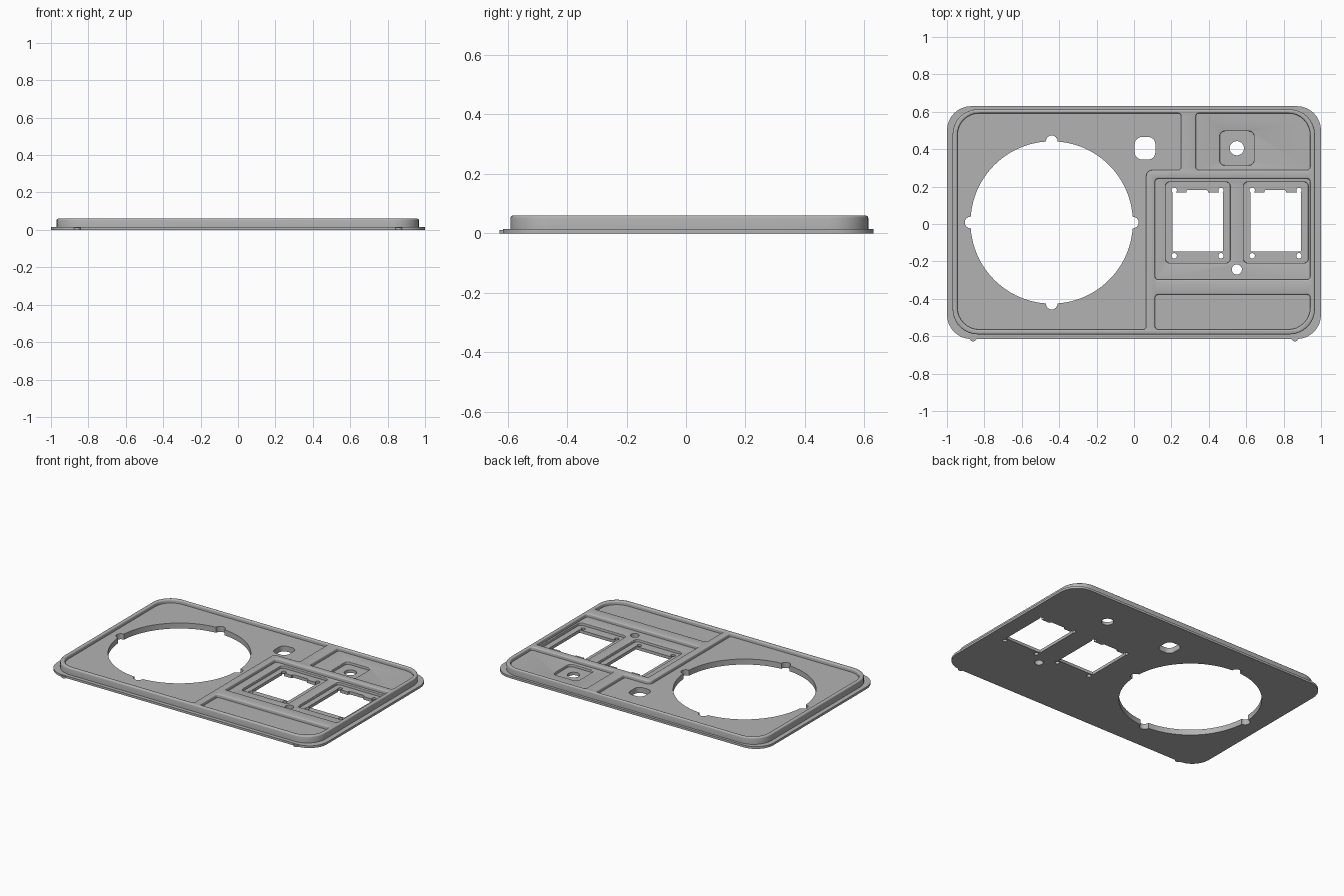
import bpy, math
from mathutils import Vector

if "Cube" in bpy.data.objects:
    bpy.data.objects.remove(bpy.data.objects["Cube"], do_unlink=True)

TOP, FLOOR, SUB = 0.06, 0.037, 0.02   # rim top, pocket floor, sub-pocket floor
EDGE = 0.008                          # edge rounding

grey = bpy.data.materials.new("panel grey")
grey.use_nodes = True
grey.diffuse_color = (0.45, 0.45, 0.45, 1)
grey.node_tree.nodes["Principled BSDF"].inputs["Base Color"].default_value = grey.diffuse_color


def outline(corners, off=0.0, steps=8):
    """Counter-clockwise right-angled outline of (x, y, radius) corners, grown by off."""
    pts, n = [], len(corners)
    pos = [Vector(c[:2]) for c in corners]
    for i, p in enumerate(pos):
        d1 = (p - pos[i - 1]).normalized()
        d2 = (pos[(i + 1) % n] - p).normalized()
        convex = d1.x * d2.y - d1.y * d2.x > 0
        r = max(corners[i][2] + (off if convex else -off), 0.002)
        q = p + off * Vector((d1.y + d2.y, -d1.x - d2.x))
        c = q - d1 * r + d2 * r
        for k in range(steps + 1):
            t = math.pi / 2 * k / steps
            pts.append(c + r * (d1 * math.sin(t) - d2 * math.cos(t)))
    return pts


def rect(x0, x1, y0, y1, *radii):
    """Rectangle corners; radii start at lower left and run counter-clockwise."""
    radii = radii if len(radii) == 4 else radii * 4
    return [(x, y, r) for (x, y), r in zip(((x0, y0), (x1, y0), (x1, y1), (x0, y1)), radii)]


def circle(x, y, r, n=32):
    return [Vector((x + r * math.cos(2 * math.pi * k / n),
                    y + r * math.sin(2 * math.pi * k / n))) for k in range(n)]


def loft(name, rings):
    """Closed solid through (z, points) rings from bottom to top."""
    n = len(rings[0][1])
    verts = [(p.x, p.y, z) for z, pts in rings for p in pts]
    faces = [tuple(reversed(range(n))), tuple(range(len(verts) - n, len(verts)))]
    for j in range(len(rings) - 1):
        for i in range(n):
            a, b = j * n + i, j * n + (i + 1) % n
            faces.append((a, b, b + n, a + n))
    mesh = bpy.data.meshes.new(name)
    mesh.from_pydata(verts, [], faces)
    mesh.materials.append(grey)
    ob = bpy.data.objects.new(name, mesh)
    bpy.context.collection.objects.link(ob)
    return ob


def combine(ob, other, operation):
    mod = ob.modifiers.new("cut", "BOOLEAN")
    mod.operation, mod.solver, mod.object = operation, "EXACT", other
    bpy.context.view_layer.objects.active = ob
    bpy.ops.object.modifier_apply(modifier=mod.name)
    bpy.data.objects.remove(other, do_unlink=True)


def pocket(corners, floor, top, edge):
    """Cut a recess with a rounded upper edge."""
    rings = [(floor, outline(corners, -edge))]
    for k in range(4):
        t = math.pi / 2 * k / 3
        rings.append((top - edge + edge * math.sin(t), outline(corners, -edge * math.cos(t))))
    rings.append((top + 0.01, rings[-1][1]))
    combine(panel, loft("pocket_cutter", rings), "DIFFERENCE")


def hole(pts):
    combine(panel, loft("hole_cutter", [(-0.05, pts), (0.1, pts)]), "DIFFERENCE")


# Thin flange with two small tabs on the front edge
flange = rect(-1, 1, -0.615, 0.63, 0.13)
panel = loft("panel", [(0, outline(flange)), (0.015, outline(flange))])
for x in (-0.86, 0.86):
    pts = circle(x, -0.61, 0.018, 16)
    combine(panel, loft("tab", [(0, pts), (0.012, pts)]), "UNION")

# Raised body with rounded top edge
body = rect(-0.97, 0.967, -0.59, 0.613, 0.135)
rings = [(0.005, outline(body))]
for k in range(4):
    t = math.pi / 2 * k / 3
    rings.append((TOP - EDGE + EDGE * math.sin(t), outline(body, EDGE * (math.cos(t) - 1))))
combine(panel, loft("body", rings), "UNION")

# Main pockets
S, B = 0.025, 0.125
pocket([(-0.952, -0.572, B), (0.073, -0.572, S), (0.073, 0.28, S),
        (0.26, 0.28, S), (0.26, 0.6, S), (-0.952, 0.6, B)], FLOOR, TOP, EDGE)
pocket(rect(0.323, 0.95, 0.28, 0.6, S, S, B, S), FLOOR, TOP, EDGE)
pocket(rect(0.105, 0.95, -0.305, 0.25, S), FLOOR, TOP, EDGE)
pocket(rect(0.105, 0.95, -0.572, -0.37, S, B, S, S), FLOOR, TOP, EDGE)

# Small square recess with a round hole
pocket(rect(0.455, 0.645, 0.31, 0.5, 0.03), SUB, FLOOR, 0.004)
hole(circle(0.55, 0.405, 0.038))

# Two socket recesses with openings and screw holes
for x in (0.34, 0.757):
    pocket(rect(x - 0.175, x + 0.178, -0.212, 0.228, S), SUB, FLOOR, 0.004)
    hole(outline(rect(x - 0.135, x + 0.135, -0.147, 0.168, 0.004), steps=2))
    hole(outline(rect(x - 0.06, x + 0.055, 0.1, 0.182, 0.008), steps=2))
    for sx in (-0.125, 0.125):
        for y in (0.18, -0.17):
            hole(circle(x + sx, y, 0.0145, 16))

# Large round opening with four notches
cx, cy, R = -0.44, 0.008, 0.434
hole(circle(cx, cy, R, 96))
for k in range(4):
    a = k * math.pi / 2
    hole(circle(cx + R * math.cos(a), cy + R * math.sin(a), 0.031, 24))

# Switch hole and indicator hole
hole(outline(rect(0.004, 0.114, 0.345, 0.465, 0.038)))
hole(circle(0.55, -0.243, 0.027, 24))

# Smooth the rounded edges, keep the sharp ones
bpy.ops.object.select_all(action="DESELECT")
panel.select_set(True)
bpy.context.view_layer.objects.active = panel
bpy.ops.object.shade_smooth_by_angle(angle=math.radians(35))
